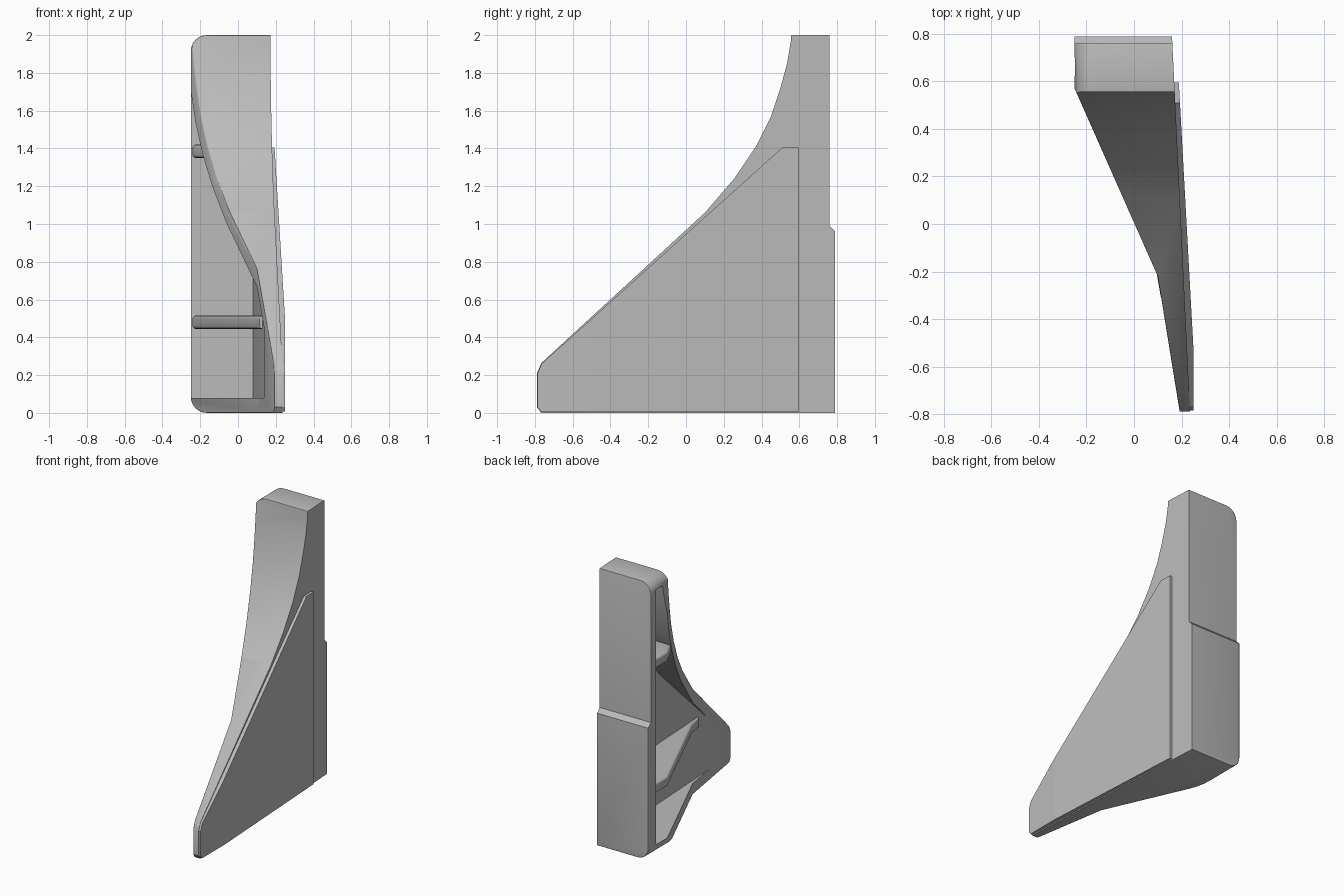
import bpy, bmesh, math
from mathutils import Vector

cube = bpy.data.objects.get("Cube")
if cube:
    bpy.data.objects.remove(cube, do_unlink=True)

grey = bpy.data.materials.new("plain grey")
grey.use_nodes = True
tone = (0.5, 0.5, 0.5, 1)
grey.diffuse_color = tone
grey.node_tree.nodes["Principled BSDF"].inputs["Base Color"].default_value = tone


def prism(name, outline, axis, low, high):
    """Extrude a 2D outline along one axis (0, 1 or 2)."""
    bm = bmesh.new()

    def point(p, depth):
        co = list(p)
        co.insert(axis, depth)
        return bm.verts.new(co)

    face = bm.faces.new([point(p, low) for p in outline])
    top = bmesh.ops.extrude_face_region(bm, geom=[face])["geom"]
    move = Vector((0, 0, 0))
    move[axis] = high - low
    bmesh.ops.translate(bm, verts=[v for v in top if isinstance(v, bmesh.types.BMVert)], vec=move)
    bmesh.ops.recalc_face_normals(bm, faces=bm.faces)
    mesh = bpy.data.meshes.new(name)
    bm.to_mesh(mesh)
    bm.free()
    mesh.materials.append(grey)
    obj = bpy.data.objects.new(name, mesh)
    bpy.context.collection.objects.link(obj)
    return obj


def combine(obj, cutter, operation):
    """Apply a boolean and discard the cutter."""
    mod = obj.modifiers.new("cut", "BOOLEAN")
    mod.object, mod.operation, mod.solver = cutter, operation, "EXACT"
    bpy.context.view_layer.update()
    result = bpy.data.meshes.new_from_object(
        obj.evaluated_get(bpy.context.evaluated_depsgraph_get()))
    obj.modifiers.clear()
    obj.data = result
    bpy.data.objects.remove(cutter, do_unlink=True)


def round_edges(obj, width, keep):
    """Bevel the sharp edges whose midpoint passes the keep rule."""
    bm = bmesh.new()
    bm.from_mesh(obj.data)
    bmesh.ops.remove_doubles(bm, verts=bm.verts, dist=0.002)
    edges = [e for e in bm.edges if len(e.link_faces) == 2
             and e.calc_face_angle(0) > math.radians(40)
             and keep((e.verts[0].co + e.verts[1].co) / 2)]
    bmesh.ops.bevel(bm, geom=edges, offset=width, segments=3, profile=0.5,
                    affect="EDGES", clamp_overlap=True)
    bm.to_mesh(obj.data)
    bm.free()


def smooth(obj):
    bpy.ops.object.select_all(action="DESELECT")
    obj.select_set(True)
    bpy.context.view_layer.objects.active = obj
    bpy.ops.object.shade_smooth_by_angle(angle=math.radians(32))


def outer_wall(y):
    return 0.16 + 0.048 * (0.79 - y)


def inner_wall(y):
    return 0.08 + 0.05 * (0.7 - y)


# Bracket body: side silhouette, tapered in plan, rounded on its open side
sweep = [(0.555, 1.97), (0.535, 1.85), (0.5, 1.72), (0.45, 1.57),
         (0.37, 1.41), (0.255, 1.24), (0.1, 1.06)]
side = [(0.79, -0.1), (0.79, 0.96), (0.76, 0.99), (0.76, 2.1), (0.558, 2.1)] + sweep + [
    (-0.765, 0.265), (-0.79, 0.21), (-0.79, 0.03), (-0.77, 0.005), (-0.77, -0.1)]
body = prism("bracket_body", side, 0, -0.6, 0.6)

plan = [(-0.396, 0.9), (0.1, -0.22), (0.21, -0.9),
        (outer_wall(-0.9), -0.9), (outer_wall(0.9), 0.9)]
combine(body, prism("plan_cutter", plan, 2, -0.5, 2.5), "INTERSECT")

radius = 0.085
corners = []
for cz, start in ((2 - radius, 90), (radius, 180)):
    for i in range(7):
        a = math.radians(start + 15 * i)
        corners.append((-0.25 + radius + radius * math.cos(a), cz + radius * math.sin(a)))
front = corners + [(0.5, 0), (0.5, 2)]
combine(body, prism("front_cutter", front, 1, -1.2, 1.2), "INTERSECT")
round_edges(body, 0.022, lambda c: c.x < outer_wall(c.y) - 0.012 and not 0.9 < c.z < 1.03)

# Open pocket, leaving the back wall, side web and flanges
pocket = [(0.7, 0.08), (0.7, 1.93), (0.625, 1.93), (0.605, 1.83), (0.565, 1.69),
          (0.515, 1.54), (0.43, 1.37), (0.31, 1.195), (0.147, 1.008),
          (-0.72, 0.205), (-0.72, 0.08)]
cutter = prism("pocket_cutter", pocket, 0, -0.8, 0)
for v in cutter.data.vertices:
    if v.co.x > -0.4:
        v.co.x = inner_wall(v.co.y)
combine(body, cutter, "DIFFERENCE")
smooth(body)

# Horizontal stiffening ribs inside the pocket
lower = [(-0.24, 0.73), (-0.24, 0.555), (0.095, -0.205), (0.115, -0.32),
         (0.16, -0.32), (0.12, 0.73)]
upper = [(-0.24, 0.73), (-0.24, 0.555), (-0.18, 0.425), (0.12, 0.425), (0.12, 0.73)]
for name, outline, z in (("lower_rib", lower, 0.445), ("upper_rib", upper, 1.35)):
    rib = prism(name, outline, 2, z, z + 0.07)
    round_edges(rib, 0.015, lambda c: c.x < inner_wall(c.y) - 0.01 and c.y < 0.65)
    smooth(rib)

# Raised panel on the outer face
panel_side = [(0.595, 0.008), (0.595, 1.405), (0.51, 1.405), (-0.765, 0.26),
              (-0.785, 0.21), (-0.785, 0.03), (-0.77, 0.008)]
panel = prism("side_panel", panel_side, 0, -0.5, 0.5)
panel_plan = [(0.15, 0.7), (0.215, -0.9), (0.25, -0.9), (0.25, -0.52), (0.183, 0.7)]
combine(panel, prism("panel_cutter", panel_plan, 2, -0.5, 2), "INTERSECT")
